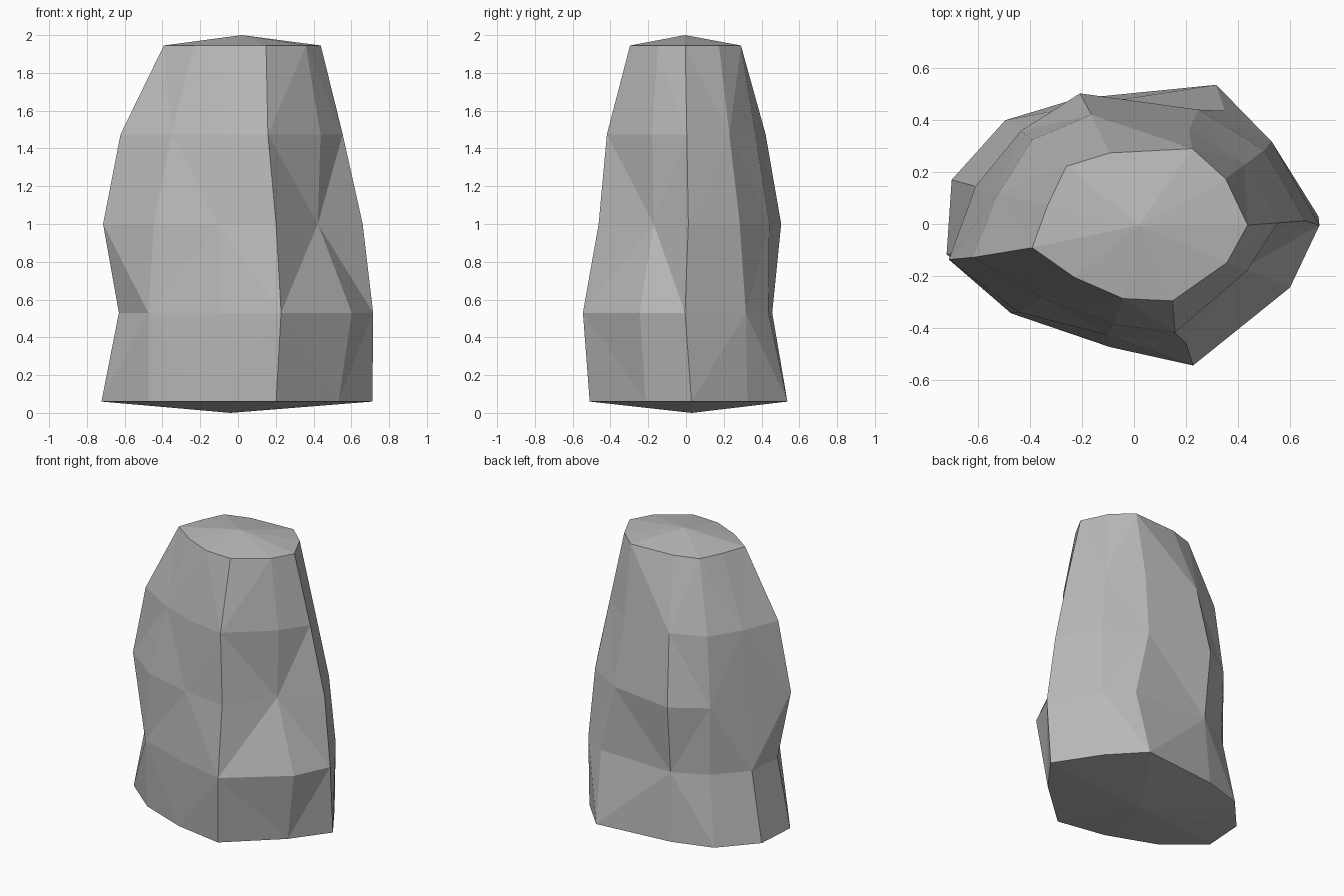
import bpy
import bmesh
from math import radians, cos, sin
from mathutils import Vector

cube = bpy.data.objects.get("Cube")
if cube:
    bpy.data.objects.remove(cube, do_unlink=True)

# The leaning core line that every cross-section is centred on
BASE_TIP = Vector((-0.04, 0.03, 0))
TOP_TIP = Vector((0.02, -0.005, 2))

# Compass direction of each vertical ridge, in degrees
RIDGE_ANGLES = [0, 28, 55, 112, 141, 168, 192, 219, 258, 294, 337]

# Cross-sections from the ground up: height, then ridge distances in hundredths
SECTIONS = [
    (0.06, [75, 63, 62, 49, 59, 68, 70, 56, 49, 59, 62]),
    (0.53, [74, 63, 56, 47, 52, 60, 62, 58, 50, 62, 68]),
    (1.0, [67, 58, 50, 53, 55, 57, 72, 56, 45, 52, 47]),
    (1.475, [55, 48, 42, 45, 51, 54, 64, 46, 40, 45, 47]),
    (1.945, [42, 38, 36, 30, 36, 36, 42, 32, 29, 32, 37]),
]

# Ridges that wander sideways: (section, ridge) to degrees
WANDER = {(1, 2): -7, (2, 2): 4, (3, 2): 5, (1, 8): 4, (1, 0): -2, (3, 9): -4}


def make_material(name, colour):
    mat = bpy.data.materials.new(name)
    mat.use_nodes = True
    mat.diffuse_color = colour
    shader = next(n for n in mat.node_tree.nodes if n.type == 'BSDF_PRINCIPLED')
    shader.inputs["Base Color"].default_value = colour
    shader.inputs["Roughness"].default_value = 0.9
    return mat


def add_section(bm, level, height, distances):
    """One irregular ring of vertices around the core line."""
    centre = BASE_TIP.lerp(TOP_TIP, height / TOP_TIP.z)
    ring = []
    for ridge, (angle, distance) in enumerate(zip(RIDGE_ANGLES, distances)):
        a = radians(angle + WANDER.get((level, ridge), 0))
        offset = Vector((cos(a), sin(a), 0)) * distance / 100
        point = centre + offset
        point.z = height
        ring.append(bm.verts.new(point))
    return ring


def bridge(bm, lower, upper, level):
    """Triangles between two rings, with diagonals in a checker pattern."""
    count = len(lower)
    for k in range(count):
        n = (k + 1) % count
        # The seam between last and first ridge keeps the same rule
        if (k + level) % 2:
            bm.faces.new((lower[k], lower[n], upper[k]))
            bm.faces.new((lower[n], upper[n], upper[k]))
        else:
            bm.faces.new((lower[k], lower[n], upper[n]))
            bm.faces.new((lower[k], upper[n], upper[k]))


def cap(bm, ring, tip):
    """Shallow cone closing one end."""
    centre = bm.verts.new(tip)
    for k, vert in enumerate(ring):
        bm.faces.new((vert, ring[(k + 1) % len(ring)], centre))


# Standing rock
bm = bmesh.new()
rings = [add_section(bm, i, h, d) for i, (h, d) in enumerate(SECTIONS)]
for level in range(len(rings) - 1):
    bridge(bm, rings[level], rings[level + 1], level)
cap(bm, rings[0], BASE_TIP)
cap(bm, rings[-1], TOP_TIP)
bmesh.ops.recalc_face_normals(bm, faces=bm.faces)

mesh = bpy.data.meshes.new("standing_rock")
bm.to_mesh(mesh)
bm.free()
mesh.materials.append(make_material("stone_grey", (0.48, 0.48, 0.48, 1)))
rock = bpy.data.objects.new("standing_rock", mesh)
bpy.context.collection.objects.link(rock)
